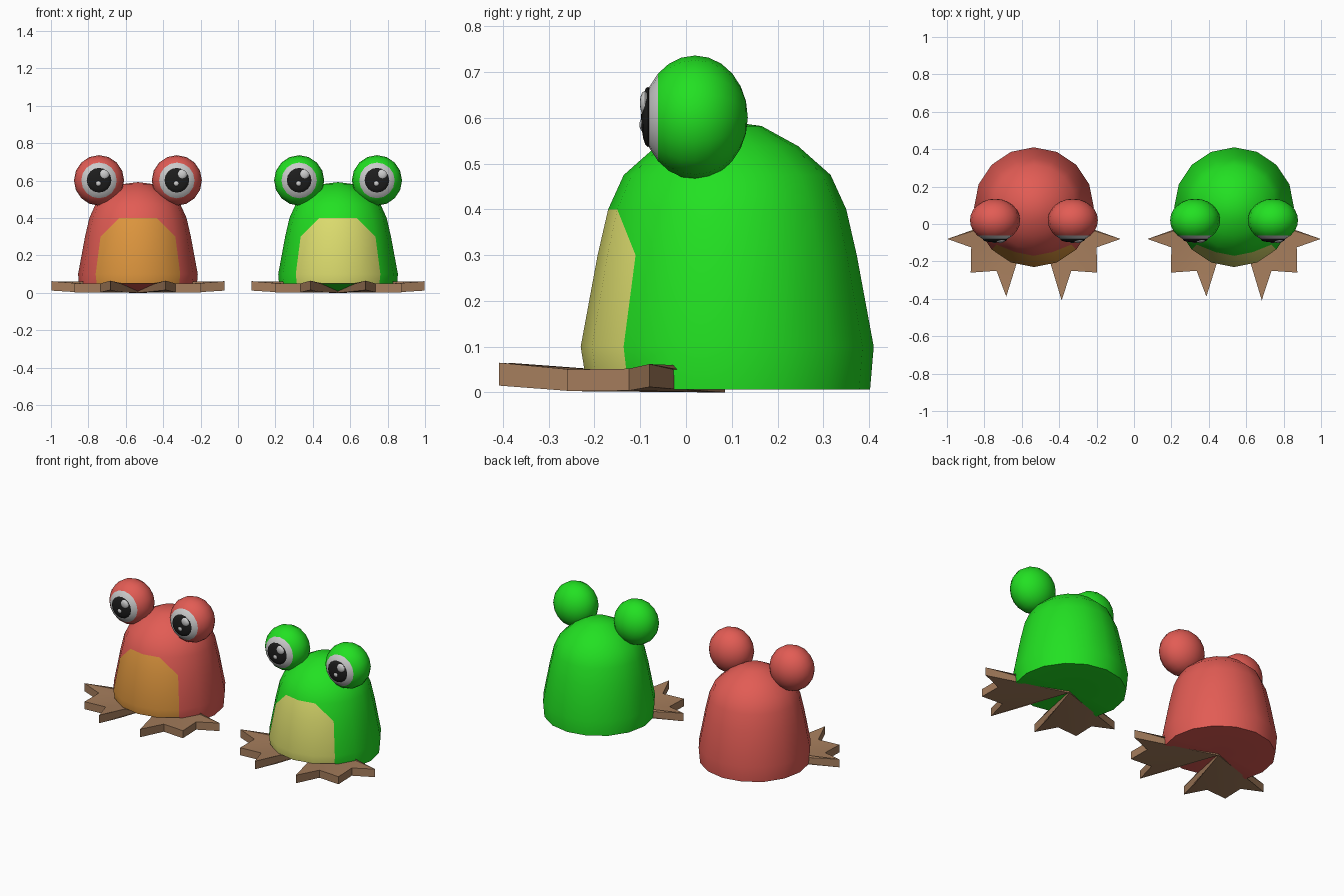
import bpy, bmesh
from math import sin, cos, pi, radians
from mathutils import Matrix

if "Cube" in bpy.data.objects:
    bpy.data.objects.remove(bpy.data.objects["Cube"])


def material(name, rgb):
    m = bpy.data.materials.new(name)
    m.diffuse_color = (*rgb, 1)
    m.use_nodes = True
    m.node_tree.nodes["Principled BSDF"].inputs["Base Color"].default_value = m.diffuse_color
    return m


BROWN = material("foot_brown", (0.376, 0.205, 0.107))
WHITE = material("eye_white", (0.75, 0.75, 0.75))
BLACK = material("pupil_black", (0.012, 0.012, 0.012))
SKINS = {
    "red": (-0.535, material("red_skin", (0.76, 0.107, 0.089)),
            material("orange_belly", (0.73, 0.305, 0.048))),
    "green": (0.535, material("green_skin", (0.016, 0.75, 0.016)),
              material("yellow_belly", (0.72, 0.72, 0.156))),
}


def finish(bm, name, mats, angle=50):
    bmesh.ops.recalc_face_normals(bm, faces=bm.faces)
    me = bpy.data.meshes.new(name)
    bm.to_mesh(me)
    bm.free()
    for m in mats:
        me.materials.append(m)
    ob = bpy.data.objects.new(name, me)
    bpy.context.collection.objects.link(ob)
    bpy.ops.object.select_all(action='DESELECT')
    ob.select_set(True)
    bpy.context.view_layer.objects.active = ob
    bpy.ops.object.shade_smooth_by_angle(angle=radians(angle))
    return ob


# Body: 16-sided lathe, the four front strips coloured as belly
PROFILE = [(0.312, 0.006), (0.32, 0.1), (0.283, 0.3), (0.26, 0.4),
           (0.226, 0.475), (0.155, 0.538), (0.075, 0.582)]
SIDES = 16


def body(name, cx, skin, belly):
    bm = bmesh.new()
    rings = []
    for level, (r, z) in enumerate(PROFILE):
        ring = []
        for i in range(SIDES):
            a = 2 * pi * i / SIDES          # 0 is the front
            front = min(i, SIDES - i) <= 2
            h = 0.05 if level == 0 and front else z
            ring.append(bm.verts.new((cx + r * sin(a), 0.09 - r * cos(a), h)))
        rings.append(ring)
    top = bm.verts.new((cx, 0.09, 0.592))
    base = bm.verts.new((cx, 0.09, 0.008))
    for k in range(len(rings) - 1):
        lo, hi = rings[k], rings[k + 1]
        for i in range(SIDES):
            j = (i + 1) % SIDES
            if k == 2 and i in (1, 14):     # belly's slanted shoulders
                if i == 1:
                    f = bm.faces.new((lo[i], lo[j], hi[i]))
                    bm.faces.new((lo[j], hi[j], hi[i]))
                else:
                    f = bm.faces.new((lo[i], lo[j], hi[j]))
                    bm.faces.new((lo[i], hi[j], hi[i]))
                f.material_index = 1
                continue
            f = bm.faces.new((lo[i], lo[j], hi[j], hi[i]))
            f.material_index = int((k < 2 and i in (0, 1, 14, 15)) or (k == 2 and i in (0, 15)))
    for i in range(SIDES):
        j = (i + 1) % SIDES
        bm.faces.new((rings[-1][i], rings[-1][j], top))
        bm.faces.new((rings[0][j], rings[0][i], base))
    finish(bm, name, [skin, belly])


# Foot: three-toed slab narrowing to the middle of the body (x, y, bottom, top)
FOOT = [(0.0, 0.085, 0.0, 0.03), (0.3, -0.03, 0.008, 0.06), (0.463, -0.08, 0.012, 0.062),
        (0.335, -0.125, 0.004, 0.052), (0.338, -0.26, 0.003, 0.05),
        (0.2, -0.25, 0.003, 0.05), (0.148, -0.408, 0.015, 0.065),
        (0.105, -0.24, 0.004, 0.052)]


def foot(name, cx, side):
    bm = bmesh.new()
    pts = [(cx + side * x, y if side > 0 or y > -0.3 else y + 0.02, b, t) for x, y, b, t in FOOT]
    low = [bm.verts.new((x, y, b)) for x, y, b, t in pts]
    high = [bm.verts.new((x, y, t)) for x, y, b, t in pts]
    n = len(pts)
    # fans from the ankle point keep the concave outline clean
    for i in range(1, n - 1):
        bm.faces.new((low[0], low[i + 1], low[i]))
        bm.faces.new((high[0], high[i], high[i + 1]))
    for i in range(n):
        j = (i + 1) % n
        bm.faces.new((low[i], low[j], high[j], high[i]))
    finish(bm, name, [BROWN], 30)


def ball(name, loc, scale, mats, segs=16, rings=12, white_y=None):
    bm = bmesh.new()
    bmesh.ops.create_uvsphere(bm, u_segments=segs, v_segments=rings, radius=1,
                              matrix=Matrix.Rotation(pi / 2, 4, 'X'))
    for v in bm.verts:
        v.co = [c * s + l for c, s, l in zip(v.co, scale, loc)]
    if white_y is not None:
        for f in bm.faces:
            f.material_index = int(f.calc_center_median().y < white_y)
    finish(bm, name, mats)


for colour, (cx, skin, belly) in SKINS.items():
    body(colour + "_body", cx, skin, belly)
    for side, label in ((-1, "left"), (1, "right")):
        tag = f"{colour}_{label}_"
        foot(tag + "foot", cx, side)
        ex = cx + side * 0.208
        # Eye ball with white front, pupil and two highlights
        ball(tag + "eye", (ex, 0.02, 0.601), (0.134, 0.115, 0.135), [skin, WHITE], white_y=-0.06)
        ball(tag + "pupil", (ex, -0.083, 0.602), (0.066, 0.015, 0.066), [BLACK], 16, 8)
        ball(tag + "large_glint", (ex + 0.027, -0.09, 0.632), (0.027, 0.011, 0.027), [WHITE], 12, 6)
        ball(tag + "small_glint", (ex - 0.003, -0.092, 0.585), (0.016, 0.01, 0.016), [WHITE], 12, 6)
